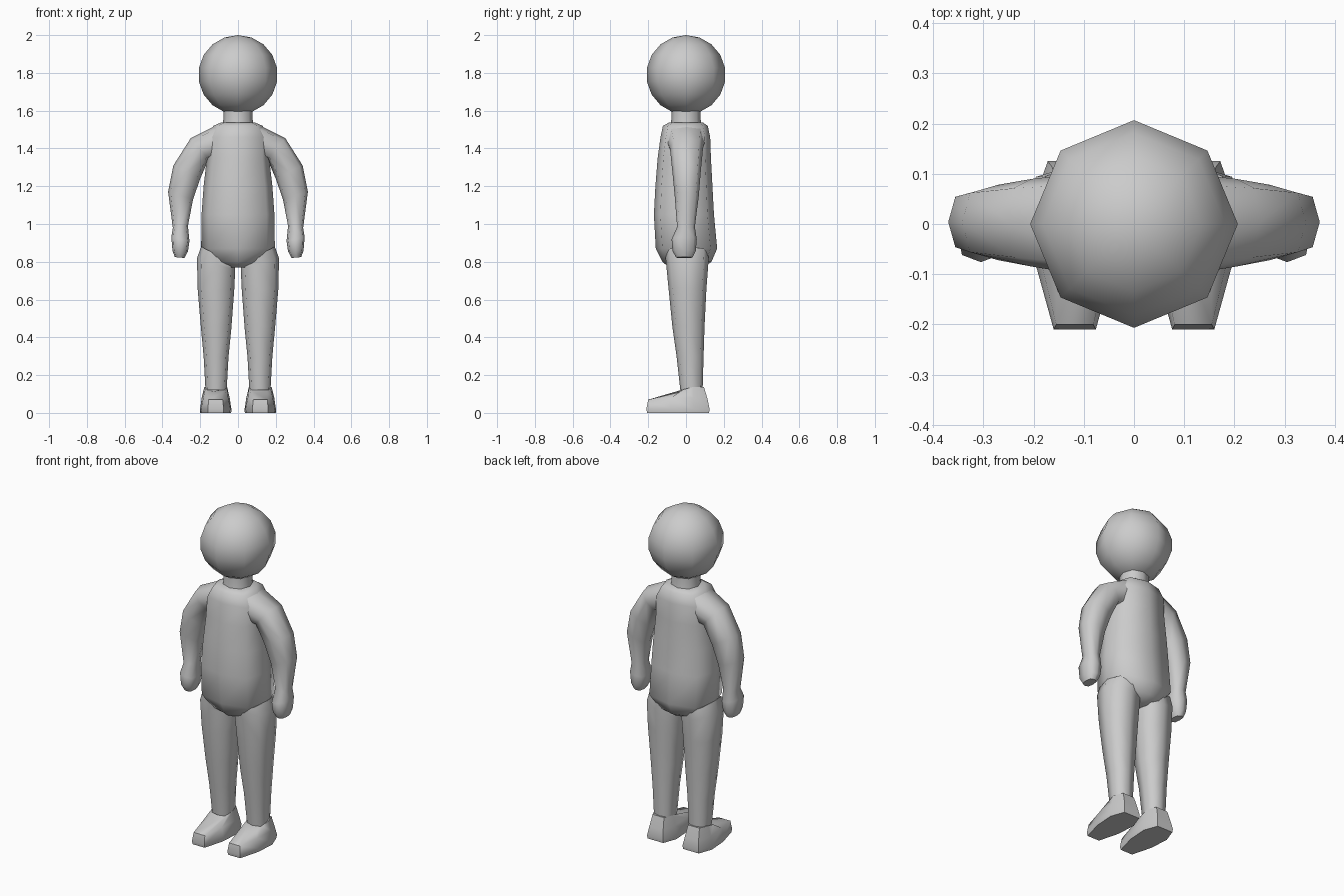
import bpy, bmesh
from math import sin, cos, pi, radians


def finish(name, bm, mirror=False):
    bmesh.ops.recalc_face_normals(bm, faces=bm.faces)
    me = bpy.data.meshes.new(name)
    bm.to_mesh(me)
    bm.free()
    ob = bpy.data.objects.new(name, me)
    bpy.context.collection.objects.link(ob)
    bpy.ops.object.select_all(action='DESELECT')
    ob.select_set(True)
    bpy.context.view_layer.objects.active = ob
    bpy.ops.object.shade_smooth_by_angle(angle=radians(60))
    if mirror:
        ob.modifiers.new("Mirror", 'MIRROR')
    return ob


def bridge(name, loops, mirror=False):
    """Skin a stack of point loops and cap both ends."""
    bm = bmesh.new()
    rows = [[bm.verts.new(p) for p in loop] for loop in loops]
    n = len(rows[0])
    for a, b in zip(rows, rows[1:]):
        for i in range(n):
            j = (i + 1) % n
            bm.faces.new((a[i], a[j], b[j], b[i]))
    bm.faces.new(rows[0])
    bm.faces.new(rows[-1])
    return finish(name, bm, mirror)


def ring(xa, za, xb, zb, y0, y1, p=0.7, n=8):
    """Rounded section between silhouette points a and b, spanning y0..y1."""
    pts = []
    for i in range(n):
        c, s = cos(2 * pi * i / n), sin(2 * pi * i / n)
        c = (1 if c > 0 else -1) * abs(c) ** p if abs(c) > 1e-6 else 0
        s = (1 if s > 0 else -1) * abs(s) ** p if abs(s) > 1e-6 else 0
        pts.append(((xa + xb) / 2 + c * (xb - xa) / 2,
                    (y0 + y1) / 2 + s * (y1 - y0) / 2,
                    (za + zb) / 2 + c * (zb - za) / 2))
    return pts


# head
bm = bmesh.new()
bmesh.ops.create_uvsphere(bm, u_segments=8, v_segments=9, radius=0.21)
bmesh.ops.translate(bm, verts=bm.verts, vec=(0, 0, 1.79))
finish("head", bm)

# neck
bridge("neck", [ring(-w, z, w, z, -w, w, 0.9)
                for z, w in ((1.51, 0.085), (1.55, 0.078), (1.61, 0.078))])

# torso: z, half width, front y, back y
torso = [(0.77, 0.06, -0.09, 0.09), (0.80, 0.12, -0.125, 0.135),
         (0.87, 0.195, -0.16, 0.165), (1.05, 0.193, -0.17, 0.148),
         (1.20, 0.182, -0.162, 0.14), (1.35, 0.165, -0.15, 0.132),
         (1.46, 0.165, -0.135, 0.128), (1.52, 0.13, -0.122, 0.115),
         (1.537, 0.09, -0.09, 0.09)]
bridge("torso", [ring(-w, z, w, z, a, b) for z, w, a, b in torso])

# arms with hands
arm = [(0.11, 1.35, 0.11, 1.525, -0.10, 0.10),
       (0.155, 1.345, 0.25, 1.455, -0.085, 0.09),
       (0.20, 1.24, 0.342, 1.31, -0.072, 0.078),
       (0.238, 1.13, 0.37, 1.17, -0.06, 0.068),
       (0.265, 0.99, 0.345, 0.98, -0.047, 0.047),
       (0.257, 0.91, 0.353, 0.93, -0.076, 0.057),
       (0.265, 0.855, 0.347, 0.86, -0.072, 0.052),
       (0.283, 0.82, 0.335, 0.825, -0.052, 0.035)]
bridge("arm", [ring(*r) for r in arm], mirror=True)

# legs
leg = [(0.02, 0.79, 0.195, 0.88, -0.11, 0.12),
       (0.015, 0.755, 0.217, 0.82, -0.105, 0.118),
       (0.02, 0.65, 0.214, 0.66, -0.092, 0.108),
       (0.035, 0.45, 0.197, 0.46, -0.072, 0.098),
       (0.05, 0.30, 0.182, 0.30, -0.05, 0.093),
       (0.06, 0.12, 0.172, 0.12, -0.03, 0.088)]
bridge("leg", [ring(*r) for r in leg], mirror=True)


# feet: half outline at toe, ball, ankle side and heel
def sole(half, zs):
    left = [(0.118 - w, y, z) for (w, y), z in zip(half, zs)]
    right = [(0.118 + w, y, z) for (w, y), z in zip(half, zs)]
    return left + right[::-1]


bridge("foot", [
    sole([(0.04, -0.205), (0.074, -0.08), (0.082, 0.04), (0.052, 0.122)], [0] * 4),
    sole([(0.042, -0.21), (0.078, -0.08), (0.083, 0.04), (0.054, 0.125)], [0.02] * 4),
    sole([(0.037, -0.2), (0.066, -0.08), (0.074, 0.04), (0.046, 0.115)],
         [0.07, 0.08, 0.08, 0.07]),
    sole([(0.034, -0.035), (0.056, -0.012), (0.06, 0.04), (0.038, 0.095)],
         [0.11, 0.125, 0.138, 0.138])], mirror=True)
